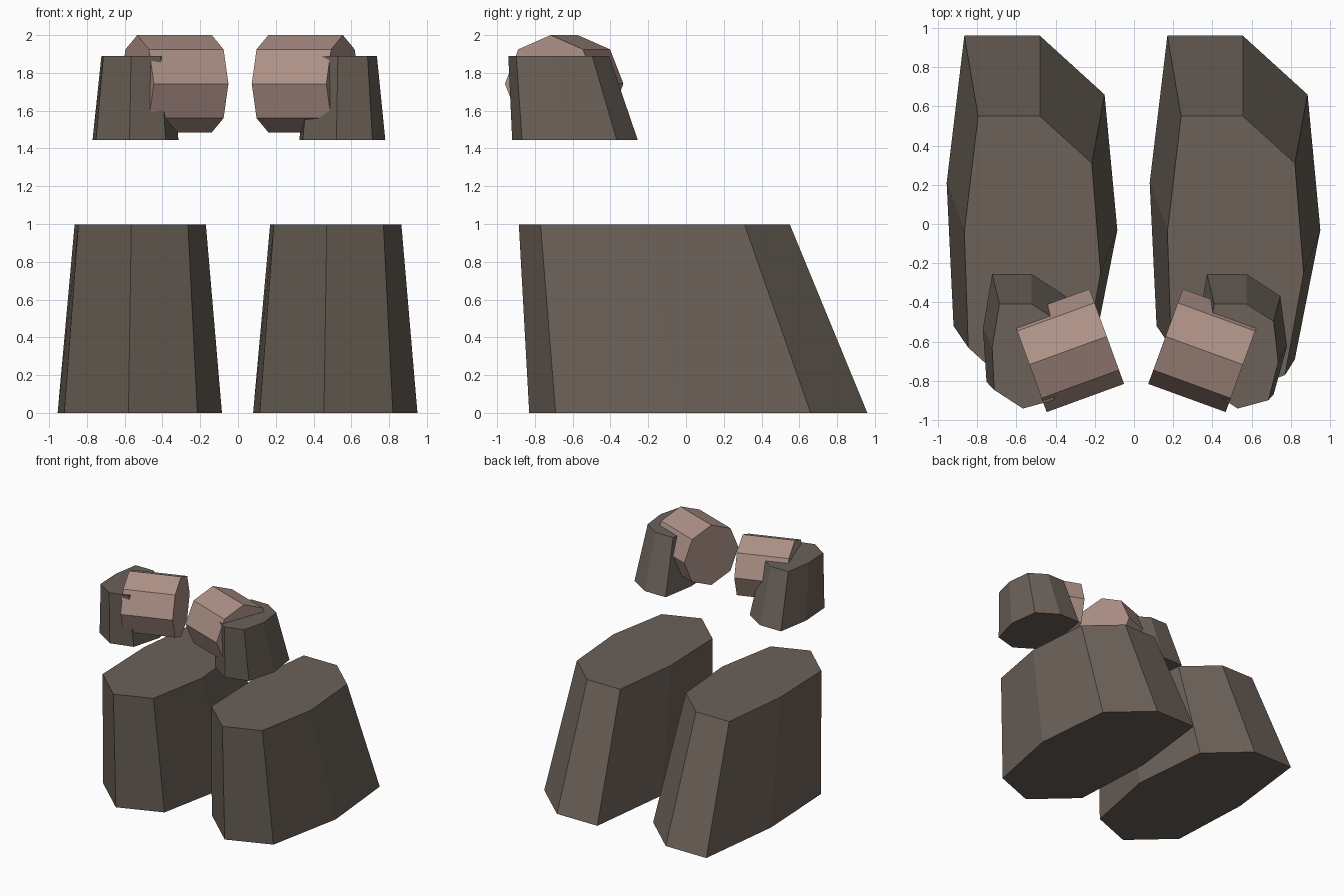
import bpy, math
from mathutils import Matrix

if "Cube" in bpy.data.objects:
    bpy.data.objects.remove(bpy.data.objects["Cube"])


def material(name, rgb):
    m = bpy.data.materials.new(name)
    m.diffuse_color = (*rgb, 1)
    m.use_nodes = True
    m.node_tree.nodes["Principled BSDF"].inputs["Base Color"].default_value = m.diffuse_color
    return m


brown = material("dark brown", (0.147, 0.119, 0.098))
pink = material("dusty pink", (0.42, 0.285, 0.245))


def prism(name, bottom, top, mat, matrix):
    """Closed solid between two matching rings of 3D points."""
    n = len(bottom)
    faces = [tuple(reversed(range(n))), tuple(range(n, 2 * n))]
    faces += [(i, (i + 1) % n, n + (i + 1) % n, n + i) for i in range(n)]
    mesh = bpy.data.meshes.new(name)
    mesh.from_pydata([matrix @ p for p in bottom + top], [], faces)
    mesh.materials.append(mat)
    obj = bpy.data.objects.new(name, mesh)
    bpy.context.collection.objects.link(obj)
    return obj


from mathutils import Vector

# Slanted eight-sided boot outline, counter-clockwise
BASE = [(0.08, 0.21), (0.115, -0.52), (0.455, -0.83), (0.82, -0.69),
        (0.95, -0.03), (0.885, 0.66), (0.555, 0.96), (0.17, 0.96)]
RIM = [(0.17, -0.04), (0.19, -0.63), (0.47, -0.885), (0.77, -0.77),
       (0.865, -0.25), (0.82, 0.31), (0.555, 0.55), (0.24, 0.55)]
base = [Vector((x, y, 0)) for x, y in BASE]
rim = [Vector((x, y, 0.997)) for x, y in RIM]

# Boots, and the smaller cuffs of the same form above them
for side, boot_x, cuff_x in (("right", 0, 0.283), ("left", -1.035, -0.812)):
    prism(side + "_boot", base, rim, brown, Matrix.Translation((boot_x, 0, 0)))
    place = Matrix.Translation((cuff_x, -0.612, 1.445))
    prism(side + "_cuff", base, rim, brown,
          place @ Matrix.Diagonal((0.523, 0.3715, 0.446, 1)))

# Eight-sided fists lying on their side, turned towards each other
ring = [(math.cos(math.radians(45 * i)) * 0.2575,
         math.sin(math.radians(45 * i)) * 0.2575) for i in range(8)]
inner = [Vector((-0.21, y, z)) for y, z in ring]
outer = [Vector((0.21, y, z)) for y, z in ring]
for side, x, angle in (("left", -0.336, 20), ("right", 0.358, -20)):
    turn = Matrix.Rotation(math.radians(angle), 4, 'Z')
    prism(side + "_fist", inner, outer, pink,
          Matrix.Translation((x, -0.645, 1.7425)) @ turn)
